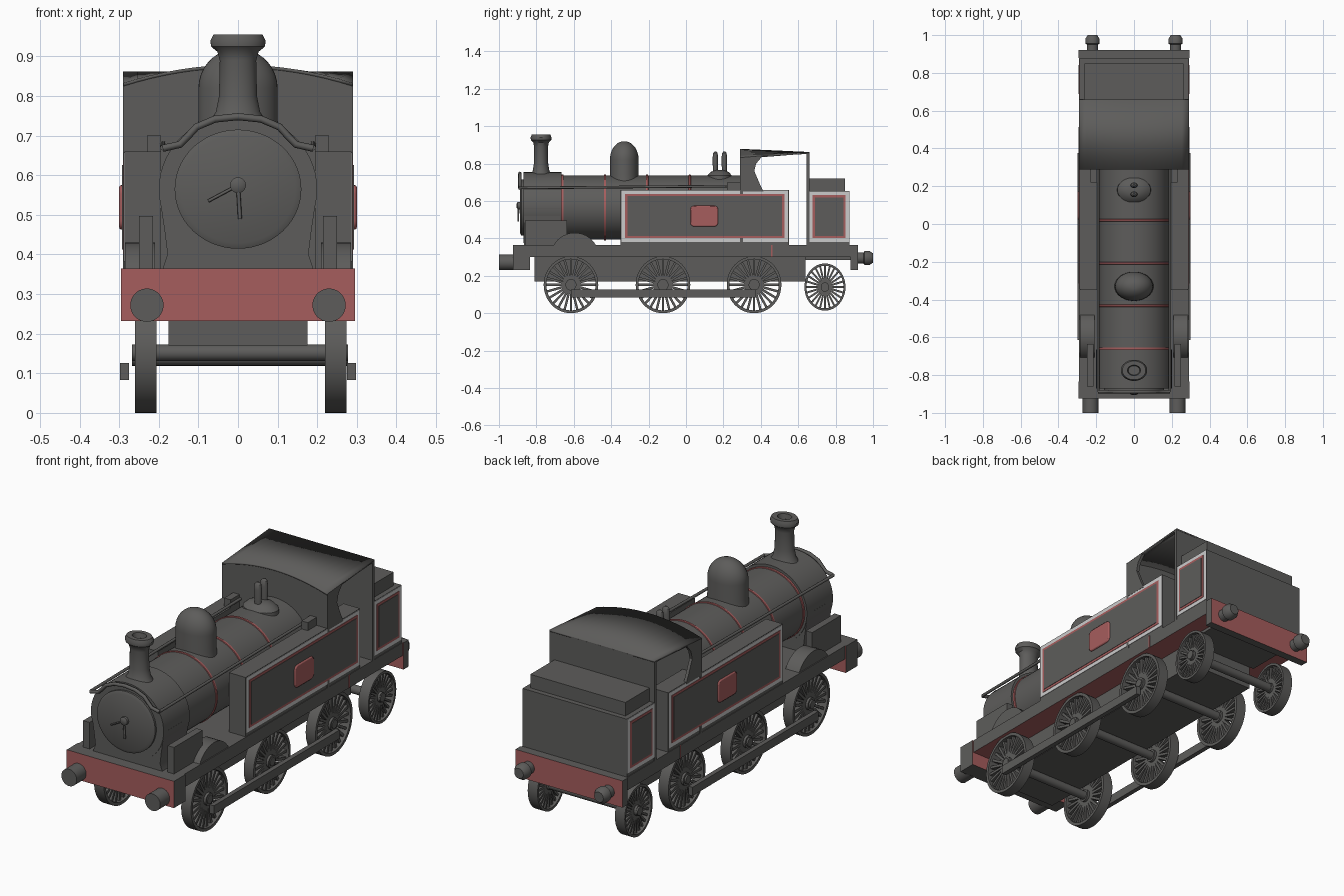
import bpy, bmesh, math
from mathutils import Matrix, Vector

cube = bpy.data.objects.get("Cube")
if cube:
    bpy.data.objects.remove(cube)


def material(name, r, g, b):
    m = bpy.data.materials.new(name)
    m.use_nodes = True
    m.diffuse_color = (r, g, b, 1)
    node = next(n for n in m.node_tree.nodes if n.type == 'BSDF_PRINCIPLED')
    node.inputs["Base Color"].default_value = (r, g, b, 1)
    node.inputs["Roughness"].default_value = 0.7
    return m


GREY = material("dark grey", 0.11, 0.108, 0.104)
RED = material("faded red", 0.38, 0.11, 0.11)
LIGHT = material("pale grey", 0.6, 0.6, 0.6)


def finish(name, bm, mat=GREY):
    bmesh.ops.recalc_face_normals(bm, faces=bm.faces)
    me = bpy.data.meshes.new(name)
    bm.to_mesh(me)
    bm.free()
    me.shade_smooth()
    me.set_sharp_from_angle(angle=math.radians(35))
    me.materials.append(mat)
    ob = bpy.data.objects.new(name, me)
    bpy.context.collection.objects.link(ob)
    return ob


def add_box(bm, x0, x1, y0, y1, z0, z1, turn=Matrix()):
    size = Matrix.Diagonal((x1 - x0, y1 - y0, z1 - z0, 1))
    mid = Matrix.Translation(((x0 + x1) / 2, (y0 + y1) / 2, (z0 + z1) / 2))
    bmesh.ops.create_cube(bm, size=1, matrix=turn @ mid @ size)


def box(name, x0, x1, y0, y1, z0, z1, mat=GREY):
    bm = bmesh.new()
    add_box(bm, x0, x1, y0, y1, z0, z1)
    return finish(name, bm, mat)


def pair(name, x0, x1, *rest, mat=GREY):
    for side, s in (("left", 1), ("right", -1)):
        box(side + "_" + name, *sorted((s * x0, s * x1)), *rest, mat)


AXES = {'x': lambda a, b, h: (h, a, b),
        'y': lambda a, b, h: (a, h, b),
        'z': lambda a, b, h: (a, b, h)}


def add_lathe(bm, profile, axis, segs=40, closed=False):
    # profile holds (radius, position along axis)
    rings = []
    for r, h in profile:
        angles = [math.tau * i / segs for i in range(segs)]
        rings.append([bm.verts.new(AXES[axis](r * math.cos(t), r * math.sin(t), h)) for t in angles])
    links = list(zip(rings, rings[1:]))
    if closed:
        links.append((rings[-1], rings[0]))
    for p, q in links:
        for i in range(segs):
            j = (i + 1) % segs
            bm.faces.new((p[i], p[j], q[j], q[i]))
    if not closed:
        bm.faces.new(rings[0])
        bm.faces.new(rings[-1])


def lathe(name, profile, axis, loc, scale=(1, 1, 1), mat=GREY, segs=40):
    bm = bmesh.new()
    add_lathe(bm, profile, axis, segs)
    bmesh.ops.scale(bm, vec=scale, verts=bm.verts)
    bmesh.ops.translate(bm, vec=loc, verts=bm.verts)
    return finish(name, bm, mat)


def prism(name, points, axis, h0, h1, mat=GREY):
    bm = bmesh.new()
    face = bm.faces.new([bm.verts.new(AXES[axis](a, b, h0)) for a, b in points])
    new = bmesh.ops.extrude_face_region(bm, geom=[face])["geom"]
    move = Vector(AXES[axis](0, 0, h1 - h0))
    bmesh.ops.translate(bm, vec=move, verts=[v for v in new if isinstance(v, bmesh.types.BMVert)])
    return finish(name, bm, mat)


def pipe(name, points, radius, mat=GREY):
    cu = bpy.data.curves.new(name, 'CURVE')
    cu.dimensions = '3D'
    cu.bevel_depth = radius
    cu.bevel_resolution = 2
    cu.use_fill_caps = True
    sp = cu.splines.new('POLY')
    sp.points.add(len(points) - 1)
    for p, co in zip(sp.points, points):
        p.co = (*co, 1)
    cu.materials.append(mat)
    ob = bpy.data.objects.new(name, cu)
    bpy.context.collection.objects.link(ob)


def paint(ob, mat, rule):
    ob.data.materials.append(mat)
    for f in ob.data.polygons:
        if rule(f.normal):
            f.material_index = 1


# Footplate, buffer beams and underframe
paint(box("footplate", -.29, .29, -.84, .9, .3, .365), RED, lambda n: n.z < -.5)
for name, y0, y1 in (("front_beam", -.925, -.835), ("rear_beam", .88, .92)):
    paint(box(name, -.295, .295, y0, y1, .232, .365), RED, lambda n: abs(n.y) > .5)
box("main_frame", -.175, .175, -.81, .64, .17, .31)
box("rear_underframe", -.2, .2, .64, .88, .285, .305)
pair("footplate_mark", .289, .292, .455, .462, .3, .365, mat=RED)
for s, side in ((1, "left"), (-1, "right")):
    lathe(side + "_front_buffer", [(.042, -1), (.042, -.92)], 'y', (s * .23, 0, .272))
    lathe(side + "_rear_buffer", [(.03, .91), (.03, .95), (.038, .955), (.038, .98), (.025, 1)],
          'y', (s * .22, 0, .295))


# Spoked wheels, axles and coupling rods
def wheel(name, x, y, z, ry, rz, spokes=24):
    bm = bmesh.new()
    w = .027
    add_lathe(bm, [(1, -w), (1, w), (.9, w), (.9, -w)], 'x', 48, closed=True)
    add_lathe(bm, [(.2, -w), (.2, w)], 'x', 24)
    for i in range(spokes):
        add_box(bm, -.015, .015, -.042, .042, .15, .93, Matrix.Rotation(math.tau * i / spokes, 4, 'X'))
    bmesh.ops.scale(bm, vec=(1, ry, rz), verts=bm.verts)
    bmesh.ops.translate(bm, vec=(x, y, z), verts=bm.verts)
    finish(name, bm)


AXLES = [("front", -.615, .152, .146, .152), ("middle", -.123, .152, .146, .152),
         ("driving", .364, .152, .146, .152), ("trailing", .743, .14, .11, .126)]
for name, y, z, ry, rz in AXLES:
    wheel(name + "_left_wheel", .247, y, z, ry, rz)
    wheel(name + "_right_wheel", -.233, y, z, ry, rz)
    lathe(name + "_axle", [(.021, -.268), (.021, .278)], 'x', (0, y, z), segs=20)
pair("coupling_rod", .275, .298, -.615, .375, .083, .126)

# Boiler, smokebox and red bands
MID = .565
lathe("boiler", [(.185, -.68), (.185, .3)], 'y', (0, 0, MID), (1, 1, .93), segs=56)
lathe("smokebox", [(.2, -.87), (.2, -.665)], 'y', (0, 0, MID), (1, 1, .945), segs=56)
lathe("smokebox_door", [(.145, -.887), (.16, -.88), (.16, -.865)], 'y', (0, 0, MID), (1, 1, .94), segs=56)
for i, y in enumerate((-.66, -.433, -.208, .02)):
    lathe("boiler_band_%d" % (i + 1), [(.18, -.008), (.189, -.005), (.189, .005), (.18, .008)],
          'y', (0, y, MID), (1, 1, .93), RED, 56)
half = [(.2, .56), (.184, .45), (.178, .4), (.19, .365)]
prism("smokebox_saddle", half + [(-a, b) for a, b in reversed(half)], 'y', -.867, -.67)
lathe("door_knob", [(.012, -.905), (.02, -.9), (.02, -.88)], 'y', (0, 0, .575), segs=20)
pipe("door_handle_long", [(0, -.893, .575), (-.075, -.893, .535)], .004)
pipe("door_handle_short", [(0, -.897, .575), (.005, -.897, .49)], .005)

# Chimney, dome and safety valves
lathe("chimney", [(.075, .73), (.056, .76), (.048, .8), (.046, .89), (.052, .912), (.068, .925),
                  (.07, .94), (.062, .955), (.035, .955), (.03, .93)], 'z', (0, -.775, 0), (1, .8, 1))
arc = [(.1 * math.cos(t * math.pi / 18), .82 + .1 * math.sin(t * math.pi / 18)) for t in range(9)]
lathe("steam_dome", [(.104, .7), (.1, .74)] + arc, 'z', (0, -.33, 0), (1, .77, 1))
lathe("valve_base", [(.09, .71), (.088, .735), (.065, .755), (.03, .765)], 'z', (0, .18, 0), (1, .75, 1))
for i, y in enumerate((.157, .205)):
    lathe("safety_valve_%d" % (i + 1), [(.017, .74), (.02, .83), (.016, .856), (.006, .865)],
          'z', (0, y, 0), (1, .75, 1), segs=20)

# Handrails
bend = [(.19, .668), (.146, .678), (.125, .7), (.105, .722), (.058, .742)]
pipe("front_handrail", [(-a, -.888, b) for a, b in bend] + [(0, -.888, .748)]
     + [(a, -.888, b) for a, b in reversed(bend)], .009)
for s, side in ((1, "left"), (-1, "right")):
    pipe(side + "_handrail", [(s * .19, -.888, .67), (s * .19, .29, .68)], .007)

# Sandboxes and wheel splashers
pair("sandbox", .215, .25, -.86, -.635, .36, .497)
splash = [(-.595 + .13 * math.cos(math.radians(a)), .3 + .13 * math.sin(math.radians(a)))
          for a in range(27, 154, 9)]
prism("left_splasher", splash, 'x', .21, .285)
prism("right_splasher", splash, 'x', -.285, -.21)

# Side tanks, bunker and lined panels
pair("side_tank", .195, .287, -.35, .55, .36, .66)
pair("tank_fitting", .195, .23, .22, .3, .655, .7)
box("bunker", -.287, .287, .655, .875, .36, .653)
box("bunker_top", -.262, .262, .655, .85, .65, .72)


def lined_panel(name, y0, y1, z0, z1):
    layers = ((0, LIGHT, "border"), (.019, RED, "line"), (.031, GREY, "panel"))
    for k, (d, mat, part) in enumerate(layers):
        pair(name + "_" + part, .286, .289 + .002 * k, y0 + d, y1 - d, z0 + d, z1 - d, mat=mat)


lined_panel("tank", -.345, .545, .382, .657)
lined_panel("bunker", .658, .873, .382, .651)

# Raised plaques with rounded corners
corners = [(cy + .022 * math.cos(math.radians(a)), cz + .022 * math.sin(math.radians(a)))
           for cy, cz, start in ((.15, .553, 0), (.045, .553, 90), (.045, .485, 180), (.15, .485, 270))
           for a in range(start, start + 91, 18)]
for s, side in ((1, "left"), (-1, "right")):
    plaque = prism(side + "_plaque", corners, 'x', s * .287, s * .3, RED)
    bevel = plaque.modifiers.new("soft_edge", 'BEVEL')
    bevel.width = .005
    bevel.segments = 2


# Cab: arched front sheet, flat back sheet, side wings and roof
def arch(x):
    return .83 + .046 * (1 - (x / .29) ** 2)


xs = [-.29 + .58 * i / 16 for i in range(17)]
prism("cab_front", [(-.29, .36), (.29, .36)] + [(x, arch(x)) for x in reversed(xs)], 'y', .29, .305)
box("cab_back", -.29, .29, .645, .66, .36, .857)
wing = [(.29, .65), (.415, .65), (.395, .69), (.365, .76), (.375, .8), (.41, .842),
        (.655, .852), (.655, .858), (.29, .832)]
prism("left_cab_wing", wing, 'x', .275, .29)
prism("right_cab_wing", wing, 'x', -.29, -.275)
bm = bmesh.new()
front = [bm.verts.new((x, .288, arch(x) + .003)) for x in xs]
back = [bm.verts.new((x, .66, .862)) for x in xs]
for i in range(len(xs) - 1):
    bm.faces.new((front[i], front[i + 1], back[i + 1], back[i]))
roof = finish("cab_roof", bm)
thick = roof.modifiers.new("thickness", 'SOLIDIFY')
thick.thickness = .008
thick.offset = -1
